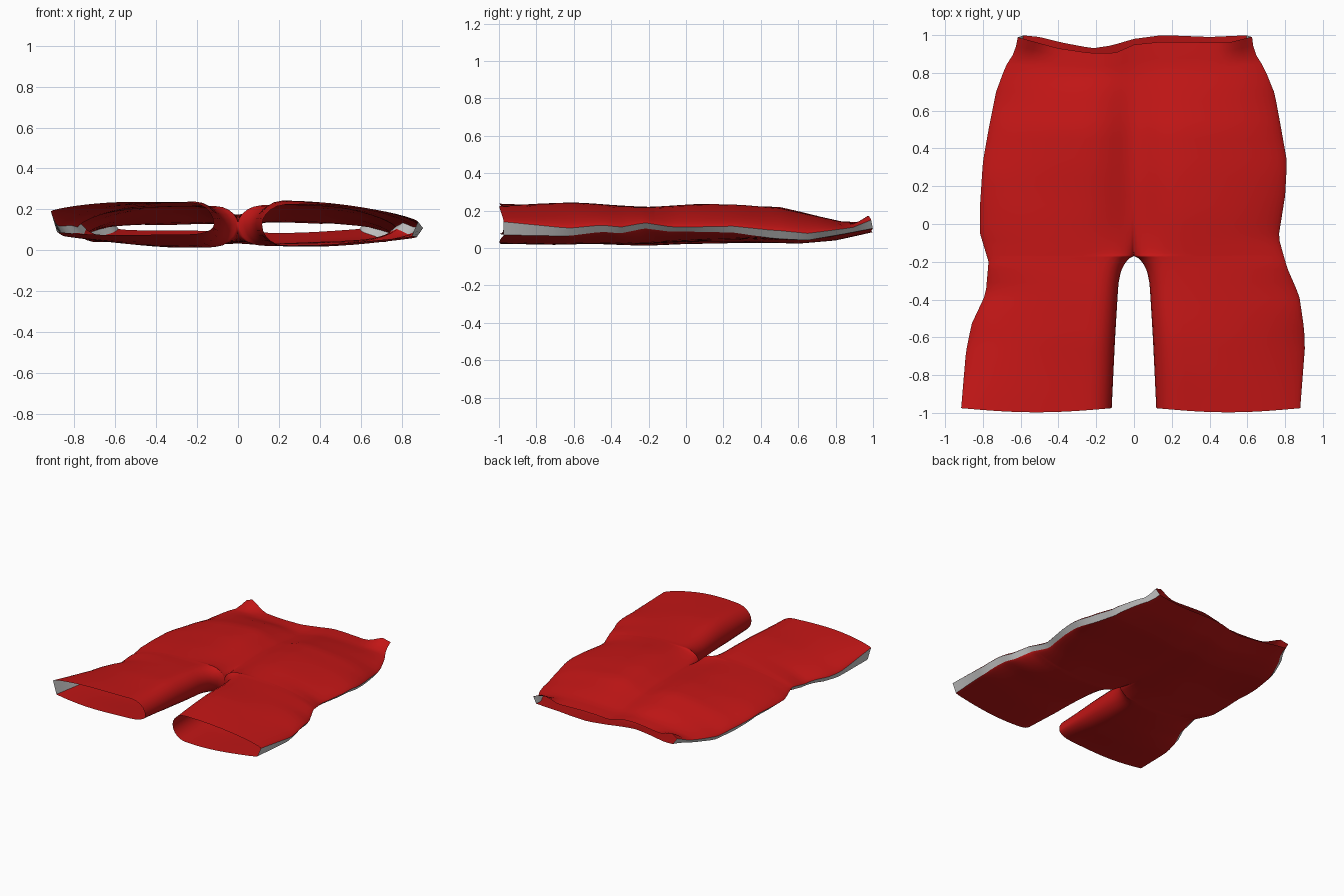
import bpy, bmesh, math

if "Cube" in bpy.data.objects:
    bpy.data.objects.remove(bpy.data.objects["Cube"])

def curve(pts, v):
    """Piecewise-linear lookup through (position, value) pairs."""
    if v <= pts[0][0]:
        return pts[0][1]
    for (a, p), (b, q) in zip(pts, pts[1:]):
        if v <= b:
            return p + (q - p) * (v - a) / (b - a)
    return pts[-1][1]

CROTCH = -0.17
# outer and inner outlines of each half, seen from above
OUTER = {
    -1: [(-.975, .915), (-.68, .89), (-.53, .86), (-.37, .785), (-.2, .77), (-.05, .815),
         (.1, .815), (.33, .80), (.5, .77), (.7, .73), (.84, .68), (.92, .63), (1, .615)],
    1: [(-.975, .88), (-.65, .905), (-.55, .90), (-.38, .875), (-.23, .81), (-.07, .765),
        (.15, .80), (.33, .81), (.5, .78), (.69, .745), (.83, .69), (.92, .635), (1, .625)]}
INNER = [(-.975, .118), (-.6, .10), (-.32, .083), (-.25, .07), (-.205, .047), (-.182, .024), (CROTCH, 0)]
# heights of the upper sheet, lower sheet and side seam along the length
TOP = [(-.97, .235), (-.6, .24), (-.2, .22), (.05, .23), (.3, .23), (.5, .22), (.7, .175), (.85, .14), (1, .13)]
BOTTOM = [(-.97, .05), (-.7, .03), (-.4, .02), (-.2, .015), (0, .025), (.3, .03), (.6, .025), (.8, .045), (1, .09)]
SEAM = [(-.97, .105), (-.63, .085), (-.45, .105), (-.35, .095), (-.22, .12), (-.08, .10), (.25, .10),
        (.45, .075), (.65, .06), (.85, .09), (1, .115)]
BASE = [(.2, .125), (.8, .1), (1, .11)]
STRIPE = [(-.97, .035), (-.6, .02), (0, .012), (.5, .022), (1, .01)]
# wavy waist edges
WAIST_TOP = [(-.62, .99), (-.4, .93), (-.23, .905), (-.1, .905), (0, .95), (.15, .965), (.5, .96), (.62, .99)]
WAIST_BOTTOM = [(-.6, 1), (-.5, .99), (-.38, .96), (-.22, .93), (-.12, .945), (0, .98), (.15, 1), (.4, .99), (.62, 1)]

ROWS = [-.975 + i * .045 for i in range(15)] + [-.31, -.27, -.24, -.215, -.195, -.182, -.174, CROTCH,
        -.165, -.155, -.14, -.12, -.09] + [-.05 + i * .05 for i in range(22)]
COLS = [(1 - math.cos(math.pi * j / 20)) / 2 for j in range(21)]

def point(side, upper, y, t):
    xi = curve(INNER, y) if y < CROTCH else 0
    xo = curve(OUTER[side], y)
    x = side * (xi + (xo - xi) * t)
    # legs have a rounded closed inner edge; the body has a soft centre dip
    k = min(max((y - CROTCH) / .25, 0), 1)
    s = math.sqrt(1 - (1 - k) ** 2)
    r = min(t / .15, 1)
    dip = 1 - (.55 if upper else .15) * math.exp(-(t / .17) ** 2)
    f = (1 - s) * math.sqrt(1 - (1 - r) ** 2) + s * dip
    # side seam; the left hem is lifted
    hem = max(0, (-.5 - y) / .47)
    seam = curve(SEAM, y) + (1 if upper else -1) * curve(STRIPE, y)
    if side < 0:
        seam += (.05 if upper else .02) * hem
    mid = curve(BASE, y)
    base = mid + (seam - mid) * t
    target = curve(TOP if upper else BOTTOM, y)
    if upper:
        target += .01 * math.sin(5 * x + 4 * y) * math.sin(3 * y + 1)
        target += (.008 if side < 0 else -.015) * hem
    else:
        target += .006 * math.sin(6 * x - 3 * y) - .022 * side * hem
    f *= max(0, 1 - t ** 3) ** .72
    z = base + (target - base) * f
    # shared inner seam
    if t == 0 and y <= CROTCH:
        z = mid
    # raised corners at the waist
    if y > .9 and upper:
        z += .05 * (y - .9) / .1 * max(0, 1 - abs(t - .9) / .2)
    # lower sheet tucks under so the stripe faces slightly down
    if not upper:
        x -= side * .03 * t ** 4
    # hem bow and waist wave
    if y < -.9:
        y -= .022 * math.sin(math.pi * t) * (-.9 - y) / .075
    if y > .7:
        w = (y - .7) / .3
        y += (curve(WAIST_TOP if upper else WAIST_BOTTOM, x) - 1) * w
    return (x, y, z)

def sheet(bm, rows, flip):
    """Skin a grid of points."""
    grid = [[bm.verts.new(p) for p in row] for row in rows]
    for a, b in zip(grid, grid[1:]):
        for j in range(len(a) - 1):
            f = [a[j], a[j + 1], b[j + 1], b[j]]
            bm.faces.new(f[::-1] if flip else f)

def finish(bm, name, colour=None):
    bmesh.ops.remove_doubles(bm, verts=bm.verts, dist=.0005)
    me = bpy.data.meshes.new(name)
    bm.to_mesh(me)
    bm.free()
    for p in me.polygons:
        p.use_smooth = True
    ob = bpy.data.objects.new(name, me)
    bpy.context.collection.objects.link(ob)
    if colour:
        mat = bpy.data.materials.new(name + "_red")
        mat.diffuse_color = colour
        mat.use_nodes = True
        mat.node_tree.nodes["Principled BSDF"].inputs["Base Color"].default_value = mat.diffuse_color
        me.materials.append(mat)

# red cloth: upper and lower sheet of each half, welded at centre and inner legs
bm = bmesh.new()
for side in (-1, 1):
    for upper in (True, False):
        sheet(bm, [[point(side, upper, y, t) for t in COLS] for y in ROWS], (side < 0) == upper)
finish(bm, "shorts_cloth", (.55, .008, .008, 1))

# grey stripes closing the outer sides
for side, name in ((-1, "left_side_stripe"), (1, "right_side_stripe")):
    bm = bmesh.new()
    sheet(bm, [[point(side, False, y, 1), point(side, True, y, 1)] for y in ROWS], side < 0)
    finish(bm, name)
